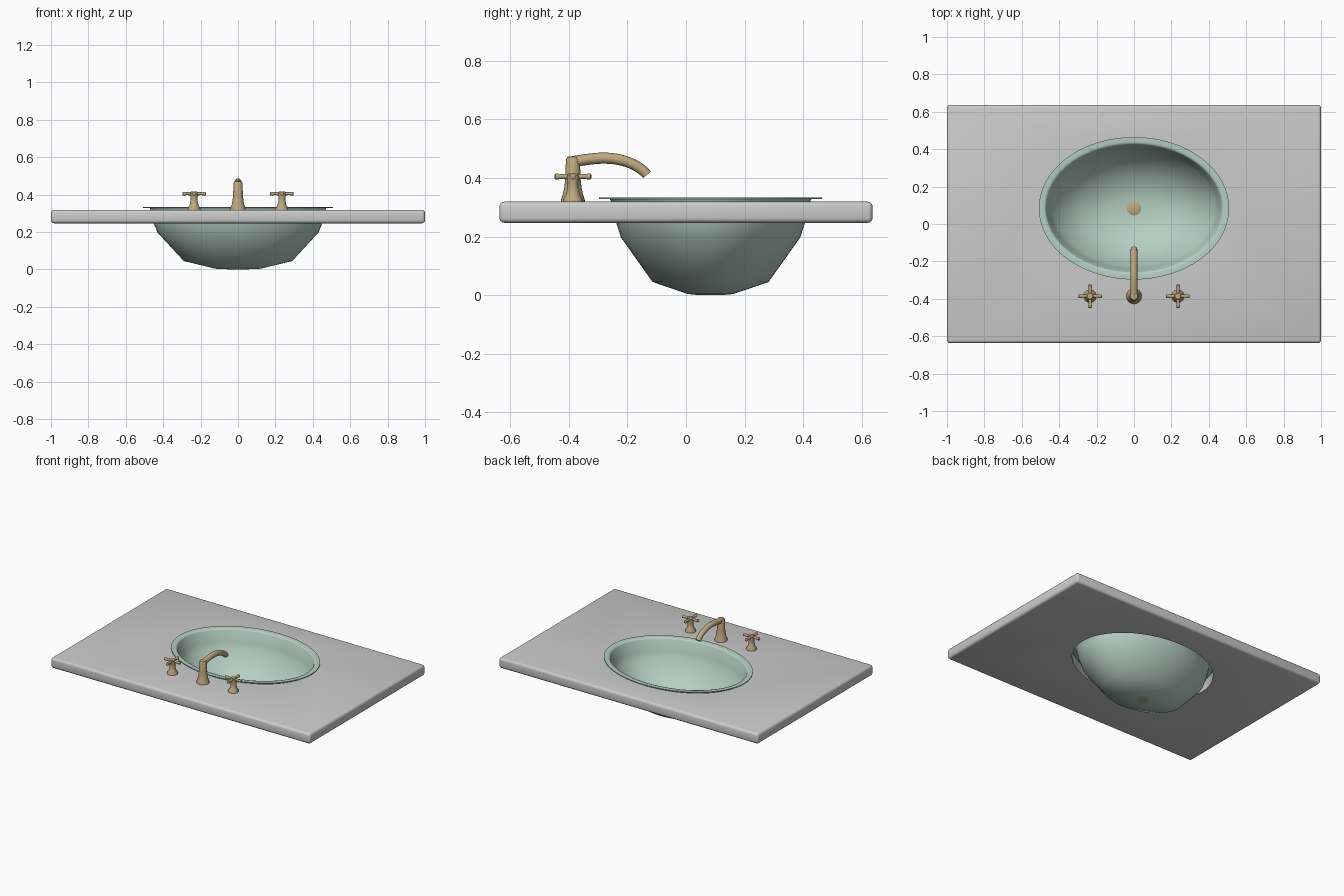
import bpy, bmesh, math
from mathutils import Matrix

if "Cube" in bpy.data.objects:
    bpy.data.objects.remove(bpy.data.objects["Cube"])

BOWL_Y, TAP_Y = 0.084, -0.386
TOP = 0.319


def material(name, color):
    m = bpy.data.materials.new(name)
    m.diffuse_color = color
    m.use_nodes = True
    m.node_tree.nodes["Principled BSDF"].inputs["Base Color"].default_value = m.diffuse_color
    return m


green = material("pale_green", (0.46, 0.62, 0.55, 1))
brass = material("brass", (0.52, 0.40, 0.22, 1))


def finish(ob, mat=None, angle=40):
    if mat:
        ob.data.materials.append(mat)
    bpy.ops.object.select_all(action='DESELECT')
    ob.select_set(True)
    bpy.context.view_layer.objects.active = ob
    bpy.ops.object.shade_smooth_by_angle(angle=math.radians(angle))
    return ob


def from_bmesh(name, bm):
    me = bpy.data.meshes.new(name)
    bm.to_mesh(me)
    bm.free()
    ob = bpy.data.objects.new(name, me)
    bpy.context.collection.objects.link(ob)
    return ob


def lathe(name, profile, matrix=Matrix(), n=24, caps=True, outward=True):
    """Stack of elliptical rings (rx, ry, z), bottom to top."""
    bm = bmesh.new()
    rings = []
    for rx, ry, z in profile:
        rings.append([bm.verts.new((rx * math.cos(2 * math.pi * i / n),
                                    ry * math.sin(2 * math.pi * i / n), z)) for i in range(n)])
    for a, b in zip(rings, rings[1:]):
        for i in range(n):
            j = (i + 1) % n
            bm.faces.new((a[i], a[j], b[j], b[i]))
    if caps:
        bm.faces.new(rings[0][::-1])
        bm.faces.new(rings[-1])
    if not outward:
        bmesh.ops.reverse_faces(bm, faces=bm.faces)
    bm.transform(matrix)
    return from_bmesh(name, bm)


def round_lathe(name, pts, matrix=Matrix(), n=24):
    return lathe(name, [(r, r, z) for r, z in pts], matrix, n)


# Countertop slab with softened edges and an oval cut-out
bm = bmesh.new()
bmesh.ops.create_cube(bm, size=1)
bm.transform(Matrix.Translation((0, 0, 0.283)) @ Matrix.Diagonal((2, 1.274, 0.072, 1)))
bmesh.ops.bevel(bm, geom=bm.edges[:], offset=0.016, segments=3, profile=0.5, affect='EDGES')
counter = finish(from_bmesh("countertop", bm))
cutter = lathe("basin_cutter", [(0.492, 0.364, 0.15), (0.492, 0.364, 0.45)],
               Matrix.Translation((0, BOWL_Y, 0)), 64)
cutter.hide_render = True
mod = counter.modifiers.new("cutout", 'BOOLEAN')
mod.operation, mod.object, mod.solver = 'DIFFERENCE', cutter, 'EXACT'
bpy.context.view_layer.objects.active = counter
bpy.ops.object.modifier_apply(modifier=mod.name)
bpy.data.objects.remove(cutter)

# Basin: single-walled bowl with a flat flange lying over the counter
at_bowl = Matrix.Translation((0, BOWL_Y, 0))
bowl = lathe("basin", [(0.036, 0.036, 0.0), (0.12, 0.078, 0.004), (0.29, 0.198, 0.045),
                       (0.43, 0.306, 0.197), (0.452, 0.323, 0.25), (0.469, 0.341, 0.323),
                       (0.474, 0.346, 0.331), (0.484, 0.356, 0.333), (0.509, 0.381, 0.333),
                       (0.509, 0.381, 0.329)],
             at_bowl, 64, caps=False, outward=False)
finish(bowl, green, 50)

# Drain plate
finish(round_lathe("drain", [(0.038, 0.0), (0.038, 0.003), (0.034, 0.005)], at_bowl), brass)

# Tap body
finish(round_lathe("tap_body", [(0.041, TOP), (0.040, 0.328), (0.034, 0.345), (0.029, 0.37),
                                (0.026, 0.40), (0.024, 0.462), (0.020, 0.471), (0.010, 0.474)],
                   Matrix.Translation((0, TAP_Y, 0))), brass)

# Curved spout
cu = bpy.data.curves.new("spout", 'CURVE')
cu.dimensions = '3D'
cu.bevel_depth, cu.bevel_resolution, cu.use_fill_caps, cu.resolution_u = 0.019, 4, True, 8
sp = cu.splines.new('BEZIER')
path = [((-0.386, 0.456), (-0.40, 0.455), (-0.36, 0.460), 1.0),
        ((-0.28, 0.468), (-0.315, 0.468), (-0.225, 0.468), 1.0),
        ((-0.133, 0.411), (-0.165, 0.450), (-0.12, 0.395), 0.92)]
sp.bezier_points.add(len(path) - 1)
for p, (co, left, right, r) in zip(sp.bezier_points, path):
    p.co, p.handle_left, p.handle_right = (0, *co), (0, *left), (0, *right)
    p.radius = r
spout = bpy.data.objects.new("spout", cu)
bpy.context.collection.objects.link(spout)
bpy.ops.object.select_all(action='DESELECT')
spout.select_set(True)
bpy.context.view_layer.objects.active = spout
bpy.ops.object.convert(target='MESH')
finish(bpy.context.view_layer.objects.active, brass)

# Two cross handles
for side, x in (("left", -0.235), ("right", 0.235)):
    base = Matrix.Translation((x, TAP_Y, 0))
    finish(round_lathe(side + "_handle_stem",
                       [(0.034, TOP), (0.033, 0.327), (0.024, 0.343), (0.019, 0.362), (0.018, 0.385),
                        (0.021, 0.395), (0.021, 0.410), (0.015, 0.416)], base), brass)
    for k, axis in enumerate("XY"):
        turn = Matrix.Rotation(math.pi / 2, 4, axis)
        bar = [(0.006, -0.063), (0.010, -0.060), (0.010, -0.052), (0.008, -0.04), (0.009, 0),
               (0.008, 0.04), (0.010, 0.052), (0.010, 0.060), (0.006, 0.063)]
        finish(round_lathe(f"{side}_handle_bar_{k + 1}", bar,
                           base @ Matrix.Translation((0, 0, 0.405)) @ turn, 16), brass)
